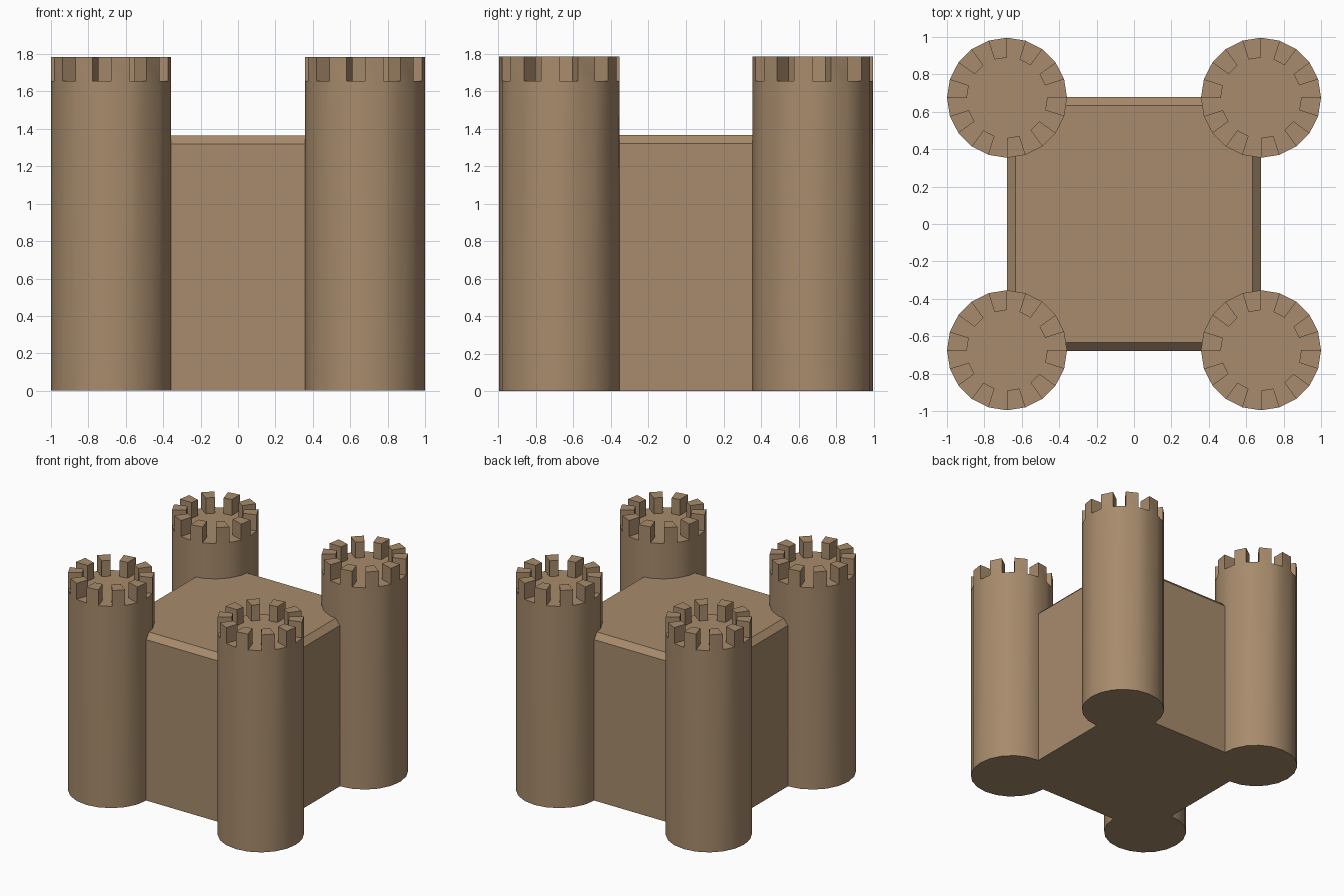
import bpy, bmesh
from math import cos, sin, tau, radians

if "Cube" in bpy.data.objects:
    bpy.data.objects.remove(bpy.data.objects["Cube"])

SIDES = 20
RADIUS, INNER = 0.321, 0.215
FLOOR_Z, TOP_Z = 1.655, 1.785
TOWER_X, TOWER_Y = 0.679, 0.675

stone = bpy.data.materials.new("sandy_stone")
stone.diffuse_color = (0.39, 0.26, 0.15, 1)
stone.use_nodes = True
stone.node_tree.nodes["Principled BSDF"].inputs["Base Color"].default_value = stone.diffuse_color


def add_object(name, bm, location=(0, 0, 0)):
    bmesh.ops.recalc_face_normals(bm, faces=bm.faces[:])
    mesh = bpy.data.meshes.new(name)
    bm.to_mesh(mesh)
    bm.free()
    mesh.materials.append(stone)
    obj = bpy.data.objects.new(name, mesh)
    obj.location = location
    bpy.context.collection.objects.link(obj)
    return obj


def ring(bm, r, z):
    return [bm.verts.new((r * cos(tau * i / SIDES), r * sin(tau * i / SIDES), z))
            for i in range(SIDES)]


def bridge(bm, a, b):
    n = len(a)
    return [bm.faces.new((a[i], a[(i + 1) % n], b[(i + 1) % n], b[i])) for i in range(n)]


# Corner towers: round shaft, every second rim segment raised as a merlon
def tower(name, x, y):
    bm = bmesh.new()
    base, rim, inner = ring(bm, RADIUS, 0), ring(bm, RADIUS, FLOOR_Z), ring(bm, INNER, FLOOR_Z)
    bm.faces.new(base[::-1])
    bridge(bm, base, rim)
    walkway = bridge(bm, rim, inner)
    bm.faces.new(inner)
    raised = bmesh.ops.extrude_discrete_faces(bm, faces=walkway[1::2])["faces"]
    tops = {v for f in raised for v in f.verts}
    bmesh.ops.translate(bm, verts=list(tops), vec=(0, 0, TOP_Z - FLOOR_Z))
    obj = add_object(name, bm, (x, y, 0))
    bpy.ops.object.select_all(action="DESELECT")
    bpy.context.view_layer.objects.active = obj
    obj.select_set(True)
    bpy.ops.object.shade_smooth_by_angle(angle=radians(30))


for y_name, sy in (("front", -1), ("back", 1)):
    for x_name, sx in (("left", -1), ("right", 1)):
        tower(f"{y_name}_{x_name}_tower", sx * TOWER_X, sy * TOWER_Y)

# Central keep: square block with chamfered top edge
bm = bmesh.new()
levels = [[bm.verts.new((sx * h, sy * h, z)) for sx, sy in ((-1, -1), (1, -1), (1, 1), (-1, 1))]
          for h, z in ((0.678, 0), (0.678, 1.32), (0.634, 1.365))]
bm.faces.new(levels[0][::-1])
bridge(bm, levels[0], levels[1])
bridge(bm, levels[1], levels[2])
bm.faces.new(levels[2])
add_object("keep", bm)
